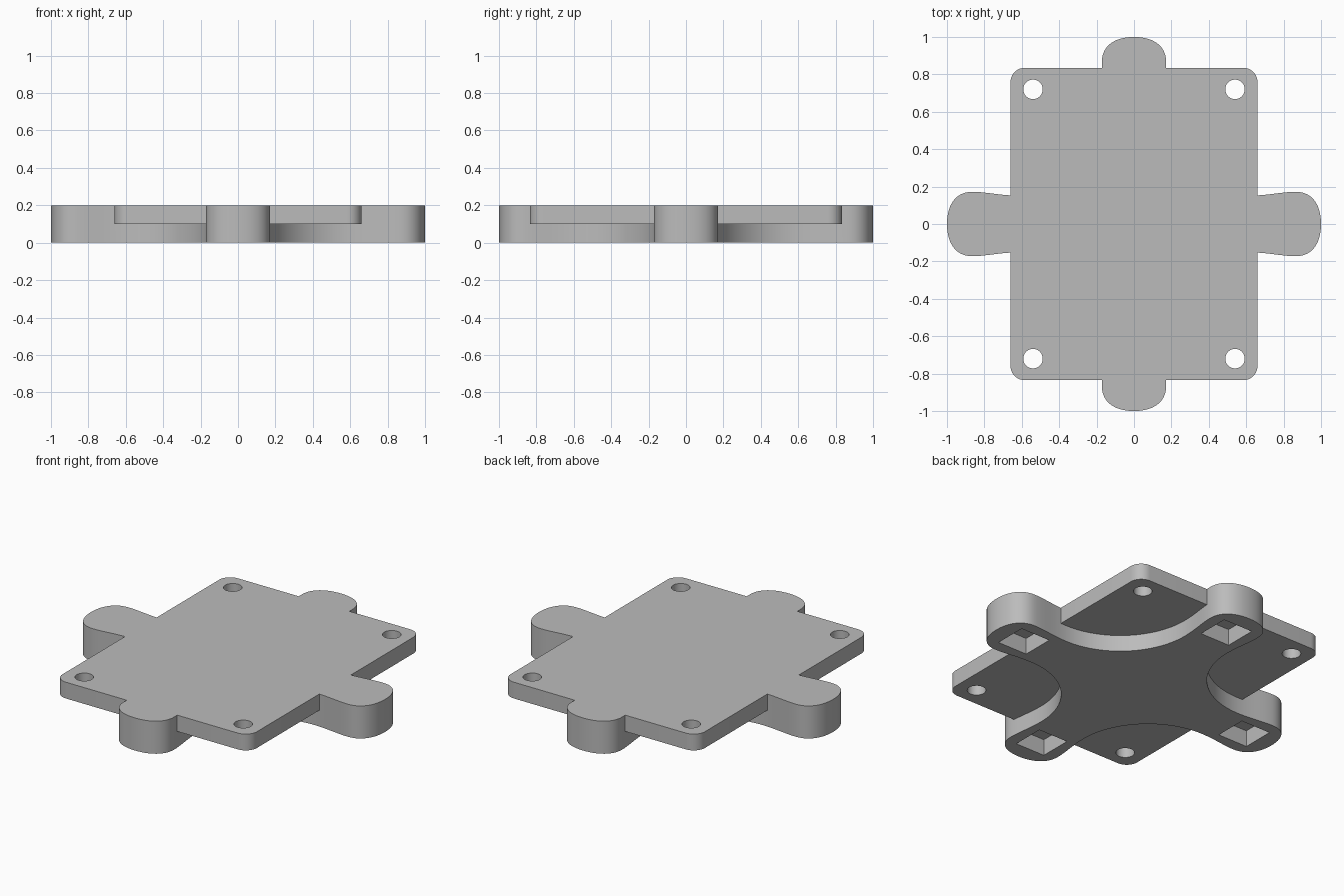
import bpy, bmesh, math
from mathutils import Vector, Matrix
from mathutils.geometry import interpolate_bezier

cube = bpy.data.objects.get("Cube")
if cube:
    bpy.data.objects.remove(cube, do_unlink=True)

grey = bpy.data.materials.new("plain grey")
grey.use_nodes = True
colour = (0.5, 0.5, 0.5, 1)
grey.diffuse_color = colour
grey.node_tree.nodes["Principled BSDF"].inputs["Base Color"].default_value = colour


def extrude(name, outline, low, high):
    """Solid prism from a counter-clockwise outline."""
    bm = bmesh.new()
    base = bm.faces.new([bm.verts.new((p[0], p[1], low)) for p in outline])
    top = bmesh.ops.extrude_face_region(bm, geom=[base])["geom"]
    verts = [v for v in top if isinstance(v, bmesh.types.BMVert)]
    bmesh.ops.translate(bm, verts=verts, vec=(0, 0, high - low))
    bmesh.ops.recalc_face_normals(bm, faces=bm.faces)
    mesh = bpy.data.meshes.new(name)
    bm.to_mesh(mesh)
    bm.free()
    mesh.materials.append(grey)
    obj = bpy.data.objects.new(name, mesh)
    bpy.context.collection.objects.link(obj)
    return obj


def arc(cx, cy, radius, start, end, steps):
    angles = [math.radians(start + (end - start) * i / steps) for i in range(steps + 1)]
    return [Vector((cx + radius * math.cos(a), cy + radius * math.sin(a))) for a in angles]


def bezier(*points, steps=14):
    return [p.to_2d() for p in interpolate_bezier(*[Vector((*p, 0)) for p in points], steps + 1)]


def combine(target, tool, operation):
    mod = target.modifiers.new(operation, "BOOLEAN")
    mod.operation, mod.solver, mod.object = operation, "EXACT", tool
    bpy.ops.object.select_all(action="DESELECT")
    bpy.context.view_layer.objects.active = target
    target.select_set(True)
    bpy.ops.object.modifier_apply(modifier=mod.name)
    bpy.data.objects.remove(tool, do_unlink=True)


# Four-armed body: rounded tip, slight waist, then a hollow sweep to the next arm
tip = bezier((1, 0), (1, 0.1), (0.955, 0.172), (0.865, 0.172))
waist = bezier((0.865, 0.172), (0.79, 0.172), (0.72, 0.152), (0.62, 0.152))
sweep = arc(0.62, 0.62, 0.468, 270, 180, 28)
half = tip[:-1] + waist[:-1]
mirrored = [Vector((p.y, p.x)) for p in reversed(half)]
quarter = half + sweep + mirrored[:-1]
cross = []
for turn in range(4):
    rotation = Matrix.Rotation(turn * math.pi / 2, 2)
    cross += [rotation @ p for p in quarter]
body = extrude("mounting_plate", cross, 0, 0.2)

# Rounded rectangular plate, flush with the top of the arms
W, D, R = 0.66, 0.835, 0.075
corners = []
for sx, sy, start in ((1, 1, 0), (-1, 1, 90), (-1, -1, 180), (1, -1, 270)):
    corners += arc(sx * (W - R), sy * (D - R), R, start, start + 90, 10)
combine(body, extrude("plate", corners, 0.1, 0.2), "UNION")

# Screw holes through the corners
for sx in (-1, 1):
    for sy in (-1, 1):
        hole = arc(sx * 0.54, sy * 0.72, 0.052, 0, 360, 36)[:-1]
        combine(body, extrude("hole_cutter", hole, -0.1, 0.3), "DIFFERENCE")

# Square pockets in the underside of the arms
for x, y in ((0.8, 0), (-0.8, 0), (0, 0.8), (0, -0.8)):
    square = [(x + a * 0.1, y + b * 0.1) for a, b in ((-1, -1), (1, -1), (1, 1), (-1, 1))]
    combine(body, extrude("pocket_cutter", square, -0.1, 0.1), "DIFFERENCE")

bpy.ops.object.shade_smooth_by_angle(angle=math.radians(30))
